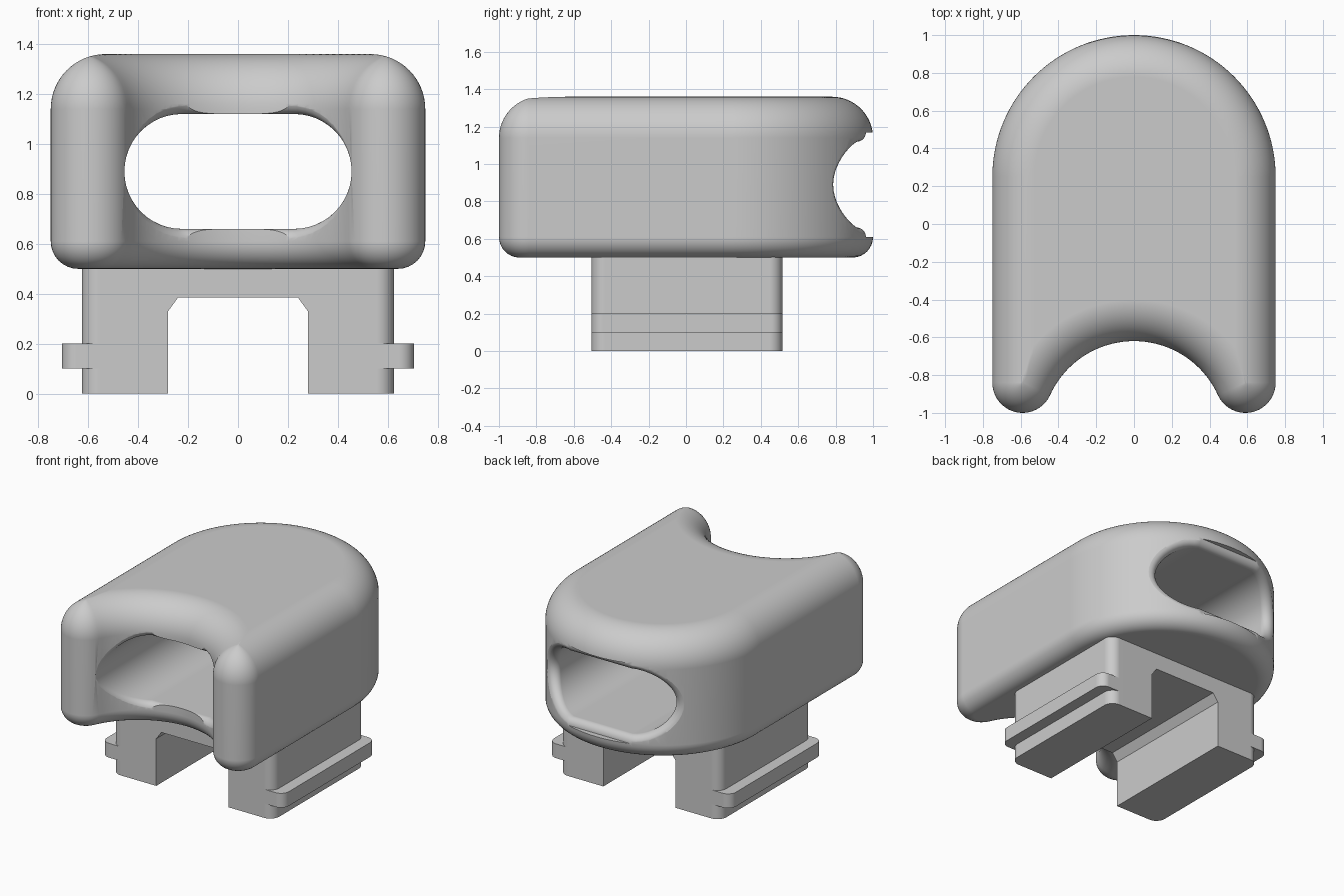
import bpy, bmesh, math
from mathutils import Vector

if "Cube" in bpy.data.objects:
    bpy.data.objects.remove(bpy.data.objects["Cube"])

grey = bpy.data.materials.new("plain grey")
grey.use_nodes = True
COLOUR = (0.6, 0.6, 0.6, 1)
grey.diffuse_color = COLOUR
grey.node_tree.nodes["Principled BSDF"].inputs["Base Color"].default_value = COLOUR


def finish(name, bm):
    bmesh.ops.remove_doubles(bm, verts=bm.verts, dist=0.0002)
    bmesh.ops.recalc_face_normals(bm, faces=bm.faces)
    mesh = bpy.data.meshes.new(name)
    bm.to_mesh(mesh)
    bm.free()
    mesh.materials.append(grey)
    obj = bpy.data.objects.new(name, mesh)
    bpy.context.collection.objects.link(obj)
    return obj


def loft(name, rings):
    """Skin a list of equal-length closed rings and cap both ends."""
    bm = bmesh.new()
    rows = [[bm.verts.new(p) for p in ring] for ring in rings]
    n = len(rows[0])
    for a, b in zip(rows, rows[1:]):
        for i in range(n):
            j = (i + 1) % n
            bm.faces.new((a[i], a[j], b[j], b[i]))
    bm.faces.new(rows[0])
    bm.faces.new(rows[-1])
    return finish(name, bm)


def activate(obj):
    bpy.ops.object.select_all(action='DESELECT')
    obj.select_set(True)
    bpy.context.view_layer.objects.active = obj


def shade(obj):
    activate(obj)
    bpy.ops.object.shade_smooth_by_angle(angle=math.radians(30))
    obj.modifiers.new("even shading", 'WEIGHTED_NORMAL').keep_sharp = True


def arc(cx, cy, r, a0, a1, n):
    return [(cx + r * math.cos(a0 + (a1 - a0) * i / n),
             cy + r * math.sin(a0 + (a1 - a0) * i / n)) for i in range(n + 1)]


# Plan outline: round back, straight sides, two rounded horns, concave front
HALF, BACK_Y = 0.75, 0.25
TIP = 0.16
TIP_X, TIP_Y = HALF - TIP, -0.84
HOLLOW, HOLLOW_Y = 0.488, -1.108


def outline(d, z):
    """Plan outline moved inward by d."""
    w, r = HALF - d, HOLLOW + d
    if d < TIP:
        a = math.atan2(TIP_Y - HOLLOW_Y, TIP_X)
        tip = arc(TIP_X, TIP_Y, TIP - d, 0, a - math.pi, 20)
    else:
        a = math.acos(w / r)
        tip = [(w, HOLLOW_Y + r * math.sin(a))] * 21
    pts = arc(0, BACK_Y, w, math.pi, 0, 64) + tip
    pts += arc(0, HOLLOW_Y, r, a, math.pi - a, 40)[1:-1]
    pts += [(-x, y) for x, y in reversed(tip)]
    return [(x, y, z) for x, y in pts]


# Body: small fillet below, large fillet above
BOTTOM, TOP, R_LOW, R_HIGH = 0.5, 1.36, 0.11, 0.22
levels = []
for i in range(9):
    t = math.pi / 2 * i / 8
    levels.append((R_LOW * (1 - math.sin(t)), BOTTOM + R_LOW * (1 - math.cos(t))))
for i in range(17):
    t = math.pi / 2 * i / 16
    levels.append((R_HIGH * (1 - math.cos(t)), TOP - R_HIGH * (1 - math.sin(t))))
body = loft("body", [outline(d, z) for d, z in levels])

# Tunnel cutter: stadium section with rounded lips following both end surfaces
LIP, SLOT_R, SLOT_X, SLOT_Z = 0.05, 0.23, 0.225, 0.89
section = []
for side in (1, -1):
    for i in range(25):
        t = math.pi * (i / 24 - 0.5) + (0 if side > 0 else math.pi)
        n = Vector((math.cos(t), 0, math.sin(t)))
        section.append((Vector((side * SLOT_X, 0, SLOT_Z)) + n * SLOT_R, n))


def lip(p, n, back):
    """Points of one rounded lip, from the tunnel wall to outside the body."""
    c = p + n * LIP
    r = HALF - LIP + 0.0015 if back else HOLLOW + LIP - 0.0015
    mid = BACK_Y if back else HOLLOW_Y
    c.y = mid + math.sqrt(max(r * r - c.x * c.x, 0))
    out = Vector((c.x, c.y - mid, 0)).normalized() * (1 if back else -1)
    pts = [c + (-n).slerp(out, i / 8) * LIP for i in range(9)]
    pts.append(pts[-1] + out * 0.02)
    pts.append(Vector((pts[-1].x, 1.2 if back else -1.3, pts[-1].z)))
    return pts


columns = [lip(p, n, False)[::-1] + lip(p, n, True) for p, n in section]
cutter = loft("tunnel_cutter", list(zip(*columns)))
cutter.hide_render = True
cut = body.modifiers.new("tunnel", 'BOOLEAN')
cut.operation, cut.solver, cut.object = 'DIFFERENCE', 'EXACT', cutter
activate(body)
bpy.ops.object.modifier_apply(modifier=cut.name)
bpy.data.objects.remove(cutter)
shade(body)


def extrusion(name, profile, round_x, radius):
    """Extrude an XZ profile along y and round its upright corners past round_x."""
    bm = bmesh.new()
    face = bm.faces.new([bm.verts.new((x, -0.505, z)) for x, z in profile])
    new = bmesh.ops.extrude_face_region(bm, geom=[face])["geom"]
    bmesh.ops.translate(bm, vec=(0, 1.02, 0),
                        verts=[v for v in new if isinstance(v, bmesh.types.BMVert)])
    edges = [e for e in bm.edges
             if all(abs(v.co.x) > round_x for v in e.verts)
             and abs(e.verts[0].co.z - e.verts[1].co.z) > 0.05]
    bmesh.ops.bevel(bm, geom=edges, offset=radius, segments=8, profile=0.5, affect='EDGES')
    shade(finish(name, bm))


# Base with a chamfered channel, and a rail along each side
half = [(0.24, 0.385), (0.28, 0.33), (0.28, 0), (0.625, 0), (0.625, 0.515)]
extrusion("base", half + [(-x, z) for x, z in reversed(half)], 0.6, 0.07)
for name, s in (("left_rail", 1), ("right_rail", -1)):
    extrusion(name, [(s * x, z) for x, z in
                     ((0.5, 0.1), (0.705, 0.1), (0.705, 0.2), (0.5, 0.2))], 0.6, 0.06)
